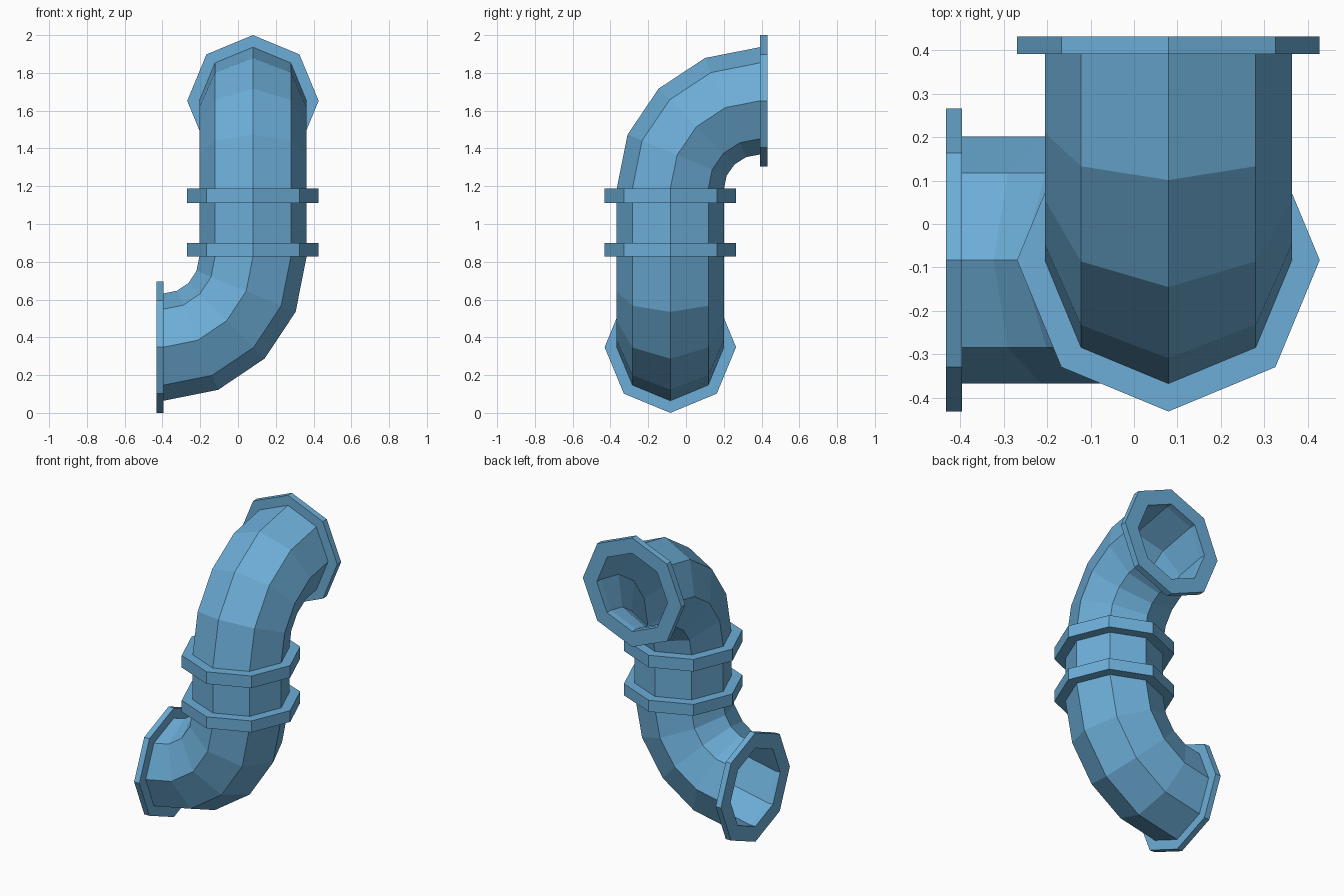
import bpy, bmesh
from math import sin, cos, pi
from mathutils import Vector

if "Cube" in bpy.data.objects:
    bpy.data.objects.remove(bpy.data.objects["Cube"])

SIDES = 8
AX, AY = 0.079, -0.083            # axis of the upright section
Z_LOW, Z_HIGH = 0.348, 1.652      # axis heights of the two openings
BEND = 0.474                      # bend radius of both elbows
R_OUT, R_IN, R_FLANGE = 0.284, 0.25, 0.348
Z1, Z2 = Z_LOW + BEND + 0.005, Z_HIGH - BEND + 0.009   # ends of the upright section


def low(a, dx=0.0):
    """Ring frame on the lower elbow: a=0 faces +x, a=pi/2 faces up."""
    c = Vector((AX - BEND + BEND * sin(a) + dx, AY, Z1 - (Z1 - Z_LOW) * cos(a)))
    return c, Vector((0, 1, 0)), Vector((-sin(a), 0, cos(a)))


def high(b, dy=0.0):
    """Ring frame on the upper elbow: b=0 faces up, b=pi/2 faces +y."""
    c = Vector((AX, AY + BEND - BEND * cos(b) + dy, Z2 + (Z_HIGH - Z2) * sin(b)))
    return c, Vector((0, cos(b), -sin(b))), Vector((-1, 0, 0))


def upright(z):
    return Vector((AX, AY, z)), Vector((0, 1, 0)), Vector((-1, 0, 0))


def tube(name, frames, r_out, r_in):
    """Hollow flat-faced tube swept through the given ring frames."""
    bm = bmesh.new()

    def ring(frame, r):
        c, u, v = frame
        return [bm.verts.new(c + r * (cos(t) * u + sin(t) * v))
                for t in (2 * pi * i / SIDES for i in range(SIDES))]

    # out along the outer wall, back along the inner wall, then closed
    loop = [ring(f, r_out) for f in frames] + [ring(f, r_in) for f in reversed(frames)]
    for k, a in enumerate(loop):
        b = loop[(k + 1) % len(loop)]
        for i in range(SIDES):
            j = (i + 1) % SIDES
            bm.faces.new((a[i], a[j], b[j], b[i]))
    bmesh.ops.recalc_face_normals(bm, faces=bm.faces)
    mesh = bpy.data.meshes.new(name)
    bm.to_mesh(mesh)
    bm.free()
    obj = bpy.data.objects.new(name, mesh)
    bpy.context.collection.objects.link(obj)
    return obj


# pipe body: lower elbow, upright section, upper elbow
steps = [i * pi / 8 for i in range(5)]
tube("pipe_body", [low(a) for a in steps] + [high(b) for b in steps], R_OUT, R_IN)

# end flanges around the two openings
tube("lower_end_flange", [low(0, -0.037), low(0)], R_FLANGE, R_IN)
tube("upper_end_flange", [high(pi / 2), high(pi / 2, 0.04)], R_FLANGE, R_IN)

# collars around the upright section
for name, z0, z1 in (("lower_collar", Z1, 0.9), ("upper_collar", 1.11, Z2)):
    tube(name, [upright(z0), upright(z1)], R_FLANGE, R_OUT - 0.015)

# blue paint
paint = bpy.data.materials.new("blue_paint")
paint.diffuse_color = (0.15, 0.42, 0.68, 1)
paint.use_nodes = True
paint.node_tree.nodes["Principled BSDF"].inputs["Base Color"].default_value = paint.diffuse_color
for obj in bpy.context.collection.objects:
    obj.data.materials.append(paint)
